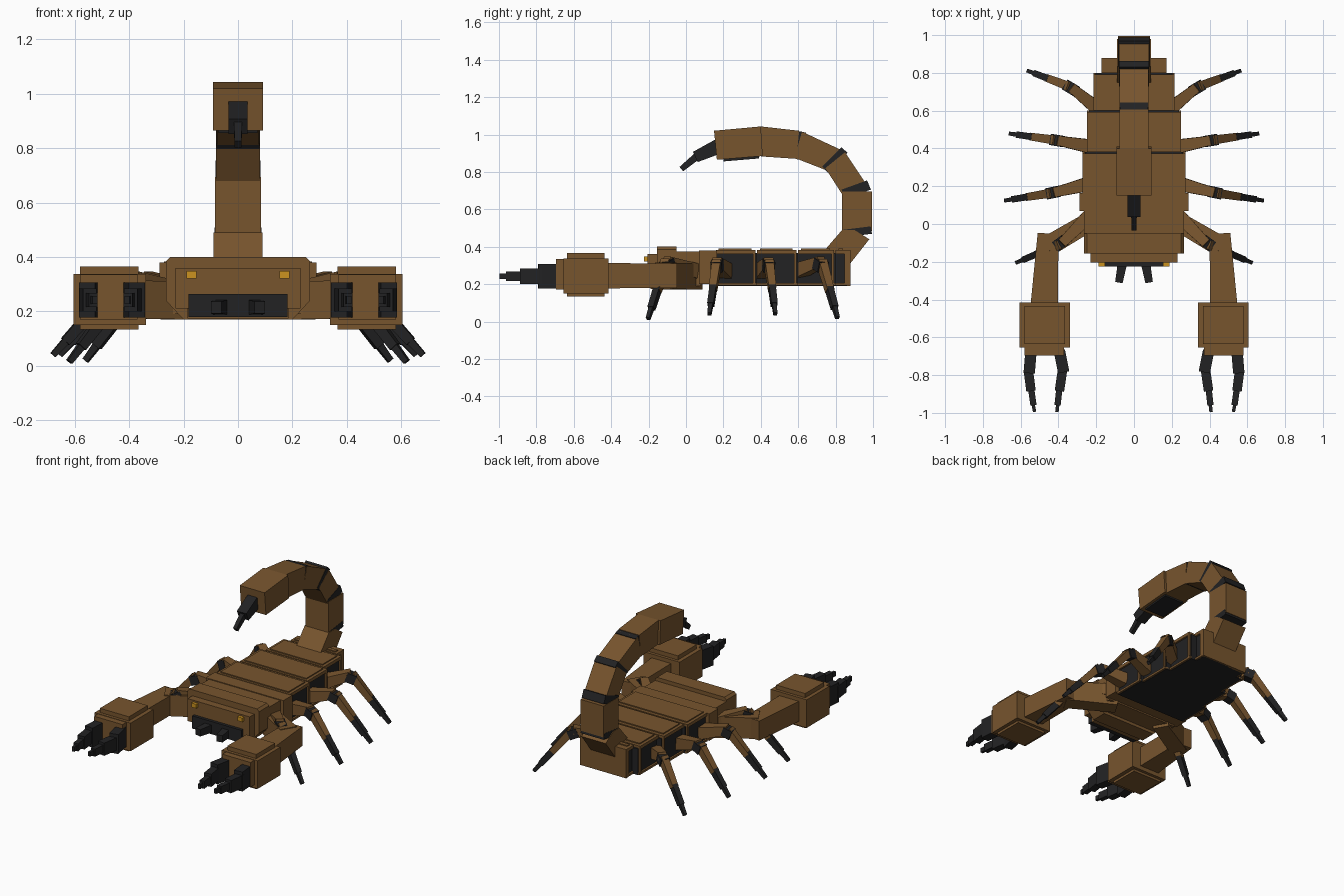
import bpy, bmesh
from mathutils import Vector

cube = bpy.data.objects.get("Cube")
if cube:
    bpy.data.objects.remove(cube, do_unlink=True)


def material(name, rgb):
    m = bpy.data.materials.new(name)
    m.use_nodes = True
    m.diffuse_color = (*rgb, 1)
    m.node_tree.nodes["Principled BSDF"].inputs["Base Color"].default_value = (*rgb, 1)
    return m


BROWN = material("brown_shell", (0.185, 0.09, 0.027))
BLACK = material("black_joint", (0.016, 0.016, 0.017))
GOLD = material("gold_eye", (0.60, 0.29, 0.014))


def loft(name, ring_a, ring_b, mat):
    """Closed solid between two matching rings of points."""
    bm = bmesh.new()
    a = [bm.verts.new(p) for p in ring_a]
    b = [bm.verts.new(p) for p in ring_b]
    bm.faces.new(a)
    bm.faces.new(b)
    for i in range(len(a)):
        j = (i + 1) % len(a)
        bm.faces.new((a[i], a[j], b[j], b[i]))
    bmesh.ops.recalc_face_normals(bm, faces=bm.faces)
    mesh = bpy.data.meshes.new(name)
    bm.to_mesh(mesh)
    bm.free()
    mesh.materials.append(mat)
    ob = bpy.data.objects.new(name, mesh)
    bpy.context.collection.objects.link(ob)
    return ob


def box(name, x, y, z, mat):
    ring = [(x[0], y[0]), (x[1], y[0]), (x[1], y[1]), (x[0], y[1])]
    return loft(name, [(*p, z[0]) for p in ring], [(*p, z[1]) for p in ring], mat)


def slab(name, half, y, z, mat):
    return box(name, (-half, half), y, z, mat)


def prism(name, profile, half, mat):
    """Side profile in y and z, extruded across x."""
    return loft(name, [(-half, *p) for p in profile], [(half, *p) for p in profile], mat)


def beam(name, p0, p1, size0, size1, mat):
    """Tapered bar between two points; sizes are width and height."""
    p0, p1 = Vector(p0), Vector(p1)
    d = (p1 - p0).normalized()
    side = d.cross(Vector((0, 0, 1))).normalized()
    up = side.cross(d)
    rings = []
    for p, (w, h) in ((p0, size0), (p1, size1)):
        rings.append([p + side * w * i / 2 + up * h * j / 2
                      for i, j in ((-1, -1), (1, -1), (1, 1), (-1, 1))])
    return loft(name, *rings, mat)


# Head and thorax
head = [(-0.2, 0.17), (0.2, 0.17), (0.265, 0.24), (0.265, 0.385),
        (0.25, 0.40), (-0.25, 0.40), (-0.265, 0.385), (-0.265, 0.24)]
loft("head", [(x, -0.155, z) for x, z in head], [(x, -0.05, z) for x, z in head], BROWN)
slab("face_plate", 0.23, (-0.205, -0.15), (0.21, 0.36), BROWN)
slab("chin", 0.185, (-0.19, -0.1), (0.175, 0.22), BROWN)
slab("mouth", 0.182, (-0.225, -0.19), (0.18, 0.265), BLACK)
slab("neck", 0.265, (-0.05, 0.08), (0.19, 0.375), BROWN)
slab("thorax", 0.288, (0.07, 0.165), (0.2, 0.38), BROWN)

# Abdomen: black core, brown back plates, ribs and sills
sections = [(0.16, 0.38, 0.272), (0.38, 0.60, 0.25), (0.60, 0.80, 0.215), (0.80, 0.87, 0.172)]
for n, (y0, y1, half) in enumerate(sections, 1):
    slab(f"abdomen_core_{n}", half - 0.012, (y0, y1), (0.19, 0.366), BLACK)
    slab(f"back_plate_{n}", half, (y0, y1 - 0.008), (0.362, 0.383), BROWN)
    slab(f"back_ridge_{n}", half - 0.02, (y0 + 0.015, y1 - 0.03), (0.38, 0.39), BROWN)
    for s in (-1, 1):
        xs = sorted((s * (half - 0.03), s * half))
        box(f"rib_{n}", xs, (y1 - 0.022, y1 - 0.008), (0.192, 0.366), BROWN)
        box(f"sill_{n}", xs, (y0, y1), (0.192, 0.206), BROWN)
slab("rear_plate", 0.172, (0.862, 0.88), (0.19, 0.383), BROWN)

# Tail: brown shells in side profile, black joints between them
shells = [
    ([(0.74, 0.38), (0.87, 0.30), (0.98, 0.44), (0.90, 0.49), (0.835, 0.49)], 0.09),
    ([(0.835, 0.475), (0.995, 0.485), (0.995, 0.695), (0.835, 0.695)], 0.085),
    ([(0.835, 0.68), (0.97, 0.725), (0.85, 0.905), (0.745, 0.82)], 0.08),
    ([(0.76, 0.805), (0.82, 0.922), (0.62, 1.015), (0.58, 0.875)], 0.077),
    ([(0.59, 0.87), (0.605, 1.02), (0.40, 1.043), (0.40, 0.883)], 0.077),
    ([(0.41, 0.885), (0.40, 1.043), (0.15, 1.02), (0.165, 0.865)], 0.092),
]
for n, (profile, half) in enumerate(shells, 1):
    prism(f"tail_shell_{n}", profile, half, BROWN)
joints = [((0.92, 0.46), (0.915, 0.50), 0.086), ((0.918, 0.68), (0.90, 0.73), 0.082),
          ((0.81, 0.85), (0.78, 0.88), 0.079), ((0.62, 0.938), (0.585, 0.949), 0.074)]
for n, (a, b, half) in enumerate(joints, 1):
    beam(f"tail_joint_{n}", (0, *a), (0, *b), (half * 2, 0.15), (half * 2, 0.145), BLACK)
beam("tail_belly", (0, 0.2, 0.866), (0, 0.39, 0.882), (0.145, 0.02), (0.145, 0.02), BLACK)
beam("stinger_base", (0, 0.17, 0.935), (0, 0.05, 0.88), (0.07, 0.08), (0.07, 0.06), BLACK)
beam("stinger_tip", (0, 0.06, 0.885), (0, -0.025, 0.815), (0.03, 0.04), (0.025, 0.03), BLACK)

# Legs as base, knee and tip
legs = [((0.24, 0.04, 0.27), (0.385, -0.105, 0.32), (0.62, -0.203, 0.015)),
        ((0.25, 0.21, 0.27), (0.43, 0.165, 0.315), (0.68, 0.125, 0.04)),
        ((0.23, 0.41, 0.27), (0.41, 0.443, 0.315), (0.655, 0.478, 0.04)),
        ((0.18, 0.60, 0.27), (0.335, 0.725, 0.32), (0.56, 0.81, 0.02))]
# Finger blocks: start, end, start size, end size
fingers = {
    "outer": [((0.545, -0.67), (0.555, -0.79), (0.06, 0.13)),
              ((0.56, -0.77), (0.545, -0.885), (0.05, 0.085)),
              ((0.545, -0.87), (0.532, -0.96), (0.033, 0.05)),
              ((0.535, -0.95), (0.526, -0.995), (0.018, 0.03))],
    "inner": [((0.395, -0.67), (0.372, -0.785), (0.06, 0.13)),
              ((0.378, -0.77), (0.395, -0.885), (0.05, 0.085)),
              ((0.395, -0.87), (0.405, -0.96), (0.033, 0.05)),
              ((0.403, -0.95), (0.408, -0.995), (0.018, 0.03))],
}

for s, label in ((1, "left"), (-1, "right")):
    def at(p):
        return Vector((p[0] * s, p[1], p[2]))

    def span(a, b):
        return sorted((a * s, b * s))

    box(f"{label}_eye", span(0.153, 0.189), (-0.225, -0.2), (0.322, 0.349), GOLD)
    beam(f"{label}_fang", at((0.06, -0.2, 0.215)), at((0.08, -0.31, 0.215)),
         (0.05, 0.055), (0.04, 0.045), BLACK)

    for n, (base, knee, tip) in enumerate(legs, 1):
        b, k, t = at(base), at(knee), at(tip)
        beam(f"{label}_thigh_{n}", b, k, (0.075, 0.08), (0.05, 0.055), BROWN)
        beam(f"{label}_knee_{n}", k.lerp(b, 0.16), k.lerp(t, 0.1), (0.06, 0.06), (0.06, 0.06), BLACK)
        beam(f"{label}_shin_{n}", k, k.lerp(t, 0.52), (0.048, 0.05), (0.04, 0.04), BROWN)
        beam(f"{label}_foot_{n}", k.lerp(t, 0.48), k.lerp(t, 0.82), (0.036, 0.042), (0.034, 0.036), BLACK)
        beam(f"{label}_toe_{n}", k.lerp(t, 0.8), t, (0.024, 0.028), (0.02, 0.022), BLACK)

    # Claw arm
    beam(f"{label}_shoulder", at((0.18, 0.045, 0.24)), at((0.46, -0.12, 0.245)),
         (0.1, 0.14), (0.11, 0.14), BROWN)
    beam(f"{label}_forearm", at((0.455, -0.05, 0.245)), at((0.475, -0.43, 0.245)),
         (0.11, 0.13), (0.145, 0.135), BROWN)
    box(f"{label}_palm", span(0.338, 0.605), (-0.655, -0.415), (0.15, 0.338), BROWN)
    box(f"{label}_palm_plates", span(0.365, 0.58), (-0.635, -0.435), (0.134, 0.366), BROWN)
    box(f"{label}_palm_front", span(0.37, 0.58), (-0.695, -0.65), (0.17, 0.335), BROWN)
    for kind, blocks in fingers.items():
        for n, (a, b, size) in enumerate(blocks, 1):
            beam(f"{label}_{kind}_finger_{n}", at((*a, 0.242)), at((*b, 0.242)), size, size, BLACK)
